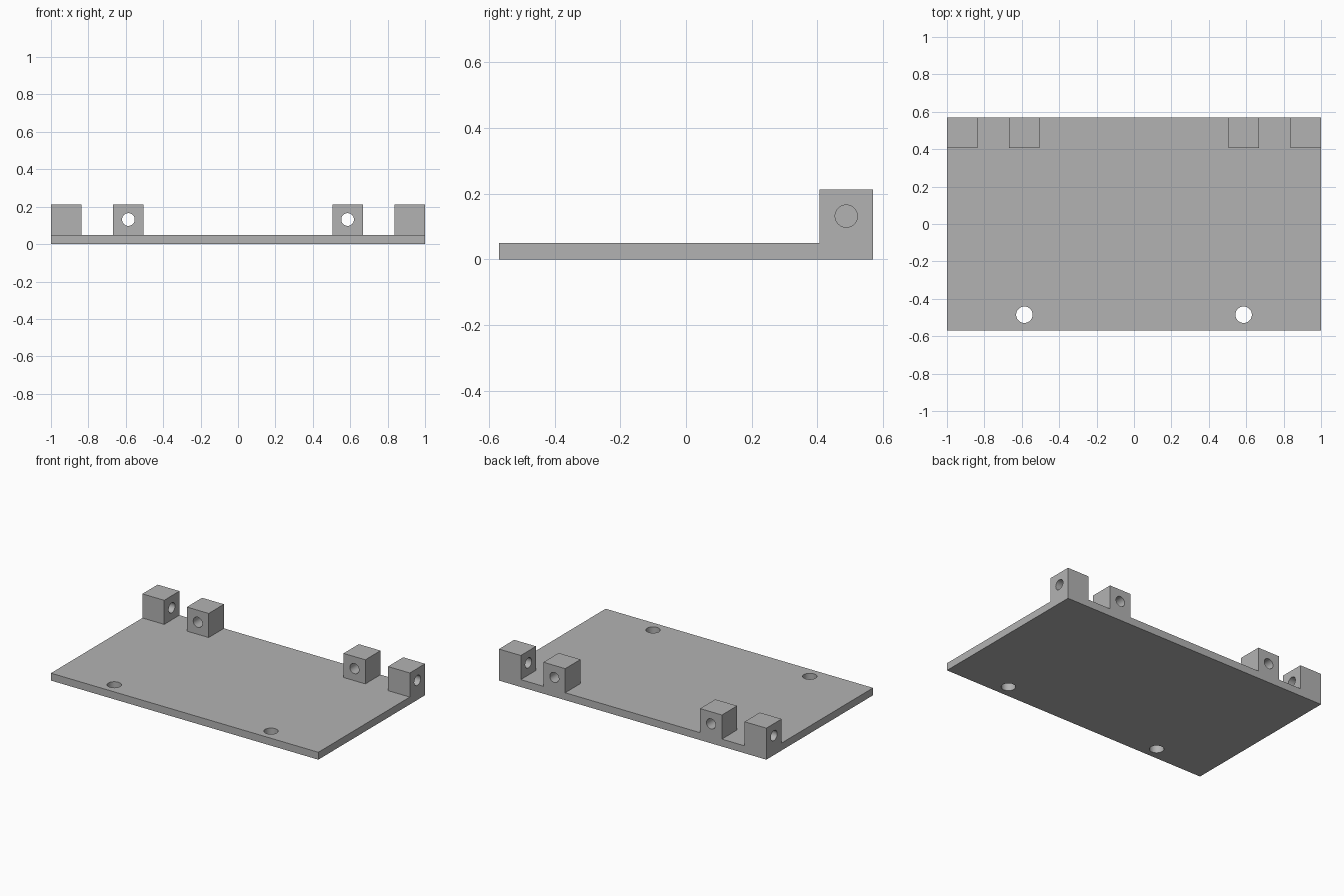
import bpy
import math

cube = bpy.data.objects.get("Cube")
if cube:
    bpy.data.objects.remove(cube, do_unlink=True)

# Single grey material
grey = bpy.data.materials.new("plain_grey")
grey.use_nodes = True
colour = (0.45, 0.45, 0.45, 1)
grey.diffuse_color = colour
grey.node_tree.nodes["Principled BSDF"].inputs["Base Color"].default_value = colour

DEPTH = 0.57      # half depth of the plate
THICK = 0.05      # plate thickness
LUG = 0.163       # side of each cubic lug
LUG_Y = DEPTH - LUG / 2
LUG_Z = THICK + LUG / 2


def box(name, size, centre):
    bpy.ops.mesh.primitive_cube_add(size=1, location=centre)
    obj = bpy.context.object
    obj.name = name
    obj.scale = size
    bpy.ops.object.transform_apply(location=True, rotation=False, scale=True)
    obj.data.materials.append(grey)
    return obj


def drill(target, centre, radius, length, rotation=(0, 0, 0)):
    bpy.ops.mesh.primitive_cylinder_add(vertices=40, radius=radius, depth=length,
                                        location=centre, rotation=rotation)
    cutter = bpy.context.object
    cutter.hide_render = True
    cutter.data.materials.append(grey)
    cut = target.modifiers.new("hole", "BOOLEAN")
    cut.operation = "DIFFERENCE"
    cut.solver = "EXACT"
    cut.object = cutter
    bpy.context.view_layer.objects.active = target
    bpy.ops.object.modifier_apply(modifier=cut.name)
    bpy.data.objects.remove(cutter, do_unlink=True)


def smooth_holes(obj):
    bpy.ops.object.select_all(action="DESELECT")
    obj.select_set(True)
    bpy.context.view_layer.objects.active = obj
    bpy.ops.object.shade_smooth_by_angle(angle=math.radians(30))


# Base plate with two mounting holes near the front edge
plate = box("base_plate", (2, 2 * DEPTH, THICK), (0, 0, THICK / 2))
for side in (-1, 1):
    drill(plate, (side * 0.586, -0.485, THICK / 2), 0.044, 0.2)
smooth_holes(plate)

# Paired lugs along the back edge: outer ones bored sideways, inner ones front to back
quarter = math.pi / 2
for side, label in ((-1, "right"), (1, "left")):
    for kind, x, turn in (("outer", 1 - LUG / 2, (0, quarter, 0)),
                          ("inner", 0.586, (quarter, 0, 0))):
        centre = (side * x, LUG_Y, LUG_Z)
        lug = box(f"{label}_{kind}_lug", (LUG, LUG, LUG), centre)
        drill(lug, centre, 0.034, 0.3, turn)
        smooth_holes(lug)
